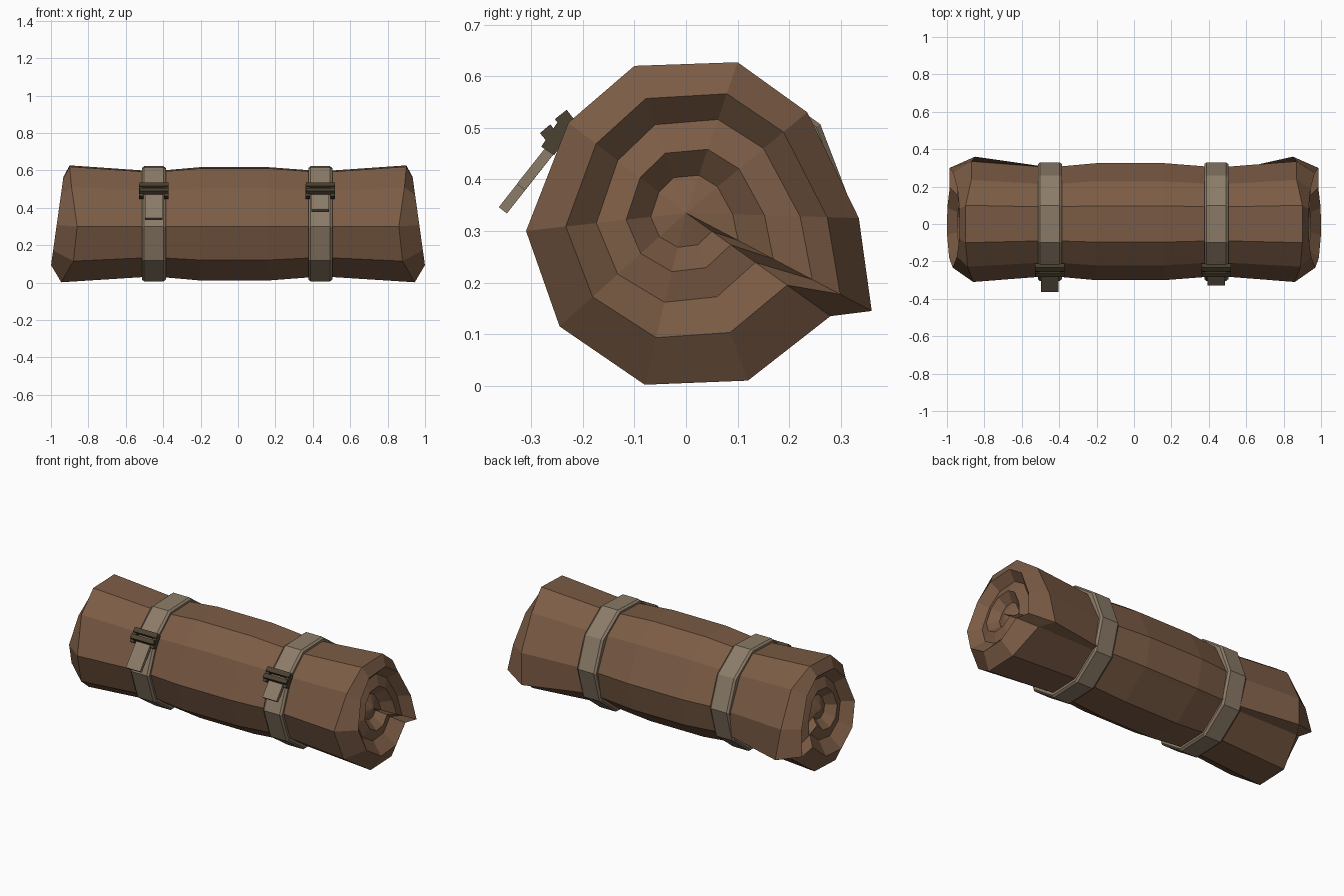
import bpy, bmesh, math
from mathutils import Matrix, Vector

if "Cube" in bpy.data.objects:
    bpy.data.objects.remove(bpy.data.objects["Cube"])


def material(name, rgb):
    m = bpy.data.materials.new(name)
    m.diffuse_color = (*rgb, 1)
    m.use_nodes = True
    m.node_tree.nodes["Principled BSDF"].inputs["Base Color"].default_value = m.diffuse_color
    return m


BROWN = material("brown_cloth", (0.20, 0.107, 0.06))
TAN = material("tan_strap", (0.26, 0.20, 0.138))
DARK = material("dark_buckle", (0.07, 0.052, 0.03))


def finish(bm, name, mat):
    bmesh.ops.recalc_face_normals(bm, faces=bm.faces)
    me = bpy.data.meshes.new(name)
    bm.to_mesh(me)
    bm.free()
    me.materials.append(mat)
    ob = bpy.data.objects.new(name, me)
    bpy.context.collection.objects.link(ob)
    return ob


def skin(bm, loops, close_ends=False):
    """Join a list of vertex loops; optionally join last back to first."""
    n = len(loops[0])
    pairs = list(zip(loops, loops[1:]))
    if close_ends:
        pairs.append((loops[-1], loops[0]))
    for a, b in pairs:
        for i in range(n):
            j = (i + 1) % n
            bm.faces.new((a[i], a[j], b[j], b[i]))


def scaled(pts, s, c=(0.01, 0.315)):
    return [(c[0] + (y - c[0]) * s, c[1] + (z - c[1]) * s) for y, z in pts]


# Roll outline (y, z): the first point is the loose edge of the sheet
OUT = [(.36, .145), (.335, .325), (.235, .53), (.10, .627), (-.10, .62), (-.228, .51),
       (-.31, .30), (-.245, .115), (-.08, .002), (.12, .01), (.28, .135)]
OUT_X = [.85, .87, .87, .90, .90, .89, .86, .88, .945, .945, .90]
CORE = (0.0, 0.335)
# Rolled end: (scale, spiral shrink per corner, depth behind the rim)
SPIRAL = [(.83, .013, 0), (.68, .020, .055), (.47, .016, .035), (.28, .010, .085)]


def rim_x(z):
    return 1.0 - 0.14 * (z - 0.09)


def end_loops(bm, side):
    loops = [[bm.verts.new((side * x, y, z)) for x, (y, z) in zip(OUT_X, OUT)]]
    for s, shrink, depth in SPIRAL:
        loop = []
        for i, p in enumerate(OUT):
            y, z = scaled([p], s - shrink * i, CORE)[0]
            loop.append(bm.verts.new((side * min(1, rim_x(z) - depth), y, z)))
        loops.append(loop)
    tip = bm.verts.new((side * (rim_x(CORE[1]) - .06), *CORE))
    last = loops[-1]
    for i in range(len(last)):
        bm.faces.new((last[i], last[(i + 1) % len(last)], tip))
    return loops


# Rolled cloth body, pinched under the straps
bm = bmesh.new()
left, right = end_loops(bm, -1), end_loops(bm, 1)
middle = []
for x, s in ((-.45, .90), (-.2, .97), (.16, .97), (.45, .90)):
    pts = [(.30, .15)] + OUT[1:]
    middle.append([bm.verts.new((x, y, z)) for y, z in scaled(pts, s)])
skin(bm, left[::-1] + middle + right)
finish(bm, "bedroll", BROWN)


def slab(bm, start, end, x, width, thick):
    """Box running between two (y, z) points."""
    a, b = Vector((x, *start)), Vector((x, *end))
    d = b - a
    m = (Matrix.Translation((a + b) / 2)
         @ Matrix.Rotation(math.atan2(d.z, d.y), 4, 'X')
         @ Matrix.Diagonal((width, d.length, thick, 1)))
    bmesh.ops.create_cube(bm, size=1, matrix=m)


# Straps with buckles and loose tails
STRAP = OUT[1:]
STRAP[1] = (.264, .51)
for side, cx, tail_end in (("left", -.45, (-.355, .34)), ("right", .44, (-.32, .385))):
    bm = bmesh.new()
    loops = []
    for dx, s in ((-.064, .87), (-.064, .955), (-.052, .985),
                  (.052, .985), (.064, .955), (.064, .87)):
        loops.append([bm.verts.new((cx + dx, y, z)) for y, z in scaled(STRAP, s)])
    skin(bm, loops, True)
    finish(bm, side + "_strap", TAN)

    bm = bmesh.new()
    slab(bm, (-.225, .505), tail_end, cx, .095, .02)
    finish(bm, side + "_strap_tail", TAN)

    bm = bmesh.new()
    slab(bm, (-.222, .523), (-.245, .505), cx, .155, .03)
    slab(bm, (-.255, .497), (-.275, .48), cx, .155, .025)
    for dx in (-.067, .067):
        slab(bm, (-.225, .52), (-.268, .455), cx + dx, .024, .03)
    finish(bm, side + "_buckle", DARK)
